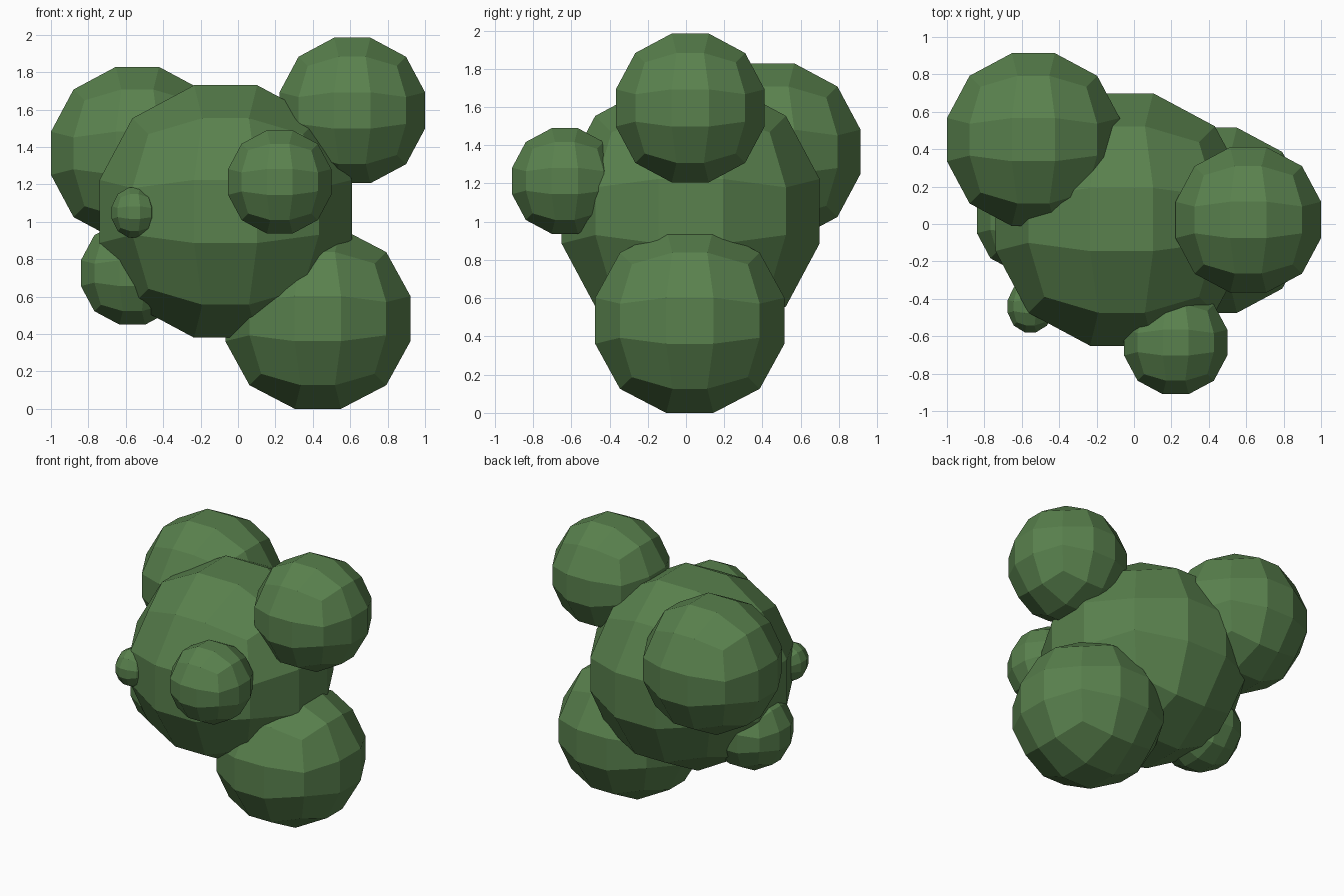
import bpy, bmesh
from mathutils import Vector

if "Cube" in bpy.data.objects:
    bpy.data.objects.remove(bpy.data.objects["Cube"])

green = bpy.data.materials.new("leaf_green")
green.diffuse_color = (0.10, 0.22, 0.075, 1)
green.use_nodes = True
green.node_tree.nodes["Principled BSDF"].inputs["Base Color"].default_value = green.diffuse_color

STEP = 0.25  # inner grid line position on each cube face


def leaf_ball(name, centre, half):
    """Low-poly cube sphere, 3x3 quads per side, with given half extents."""
    bm = bmesh.new()
    bmesh.ops.create_cube(bm, size=2)
    bmesh.ops.subdivide_edges(bm, edges=bm.edges[:], cuts=2, use_grid_fill=True)
    flat = (1 + 2 * STEP ** 2) ** 0.5  # makes the flat caps reach 1
    for v in bm.verts:
        p = Vector([c if abs(c) > 0.9 else (STEP if c > 0 else -STEP) for c in v.co])
        p = p.normalized() * flat
        v.co = Vector([centre[i] + p[i] * half[i] for i in range(3)])
    mesh = bpy.data.meshes.new(name)
    bm.to_mesh(mesh)
    bm.free()
    mesh.materials.append(green)
    obj = bpy.data.objects.new(name, mesh)
    bpy.context.collection.objects.link(obj)
    return obj


# Main clump and the smaller clumps around it
leaf_ball("main_clump", (-0.066, 0.024, 1.055), (0.675,) * 3)
leaf_ball("bottom_clump", (0.427, 0.02, 0.482), (0.495, 0.495, 0.482))
leaf_ball("upper_right_clump", (0.611, 0.022, 1.595), (0.389,) * 3)
leaf_ball("upper_left_back_clump", (-0.538, 0.451, 1.366), (0.462,) * 3)
leaf_ball("lower_left_clump", (-0.565, 0.02, 0.725), (0.275,) * 3)
leaf_ball("front_clump", (0.223, -0.634, 1.213), (0.276,) * 3)
leaf_ball("tiny_front_clump", (-0.554, -0.441, 1.049), (0.121, 0.138, 0.134))
